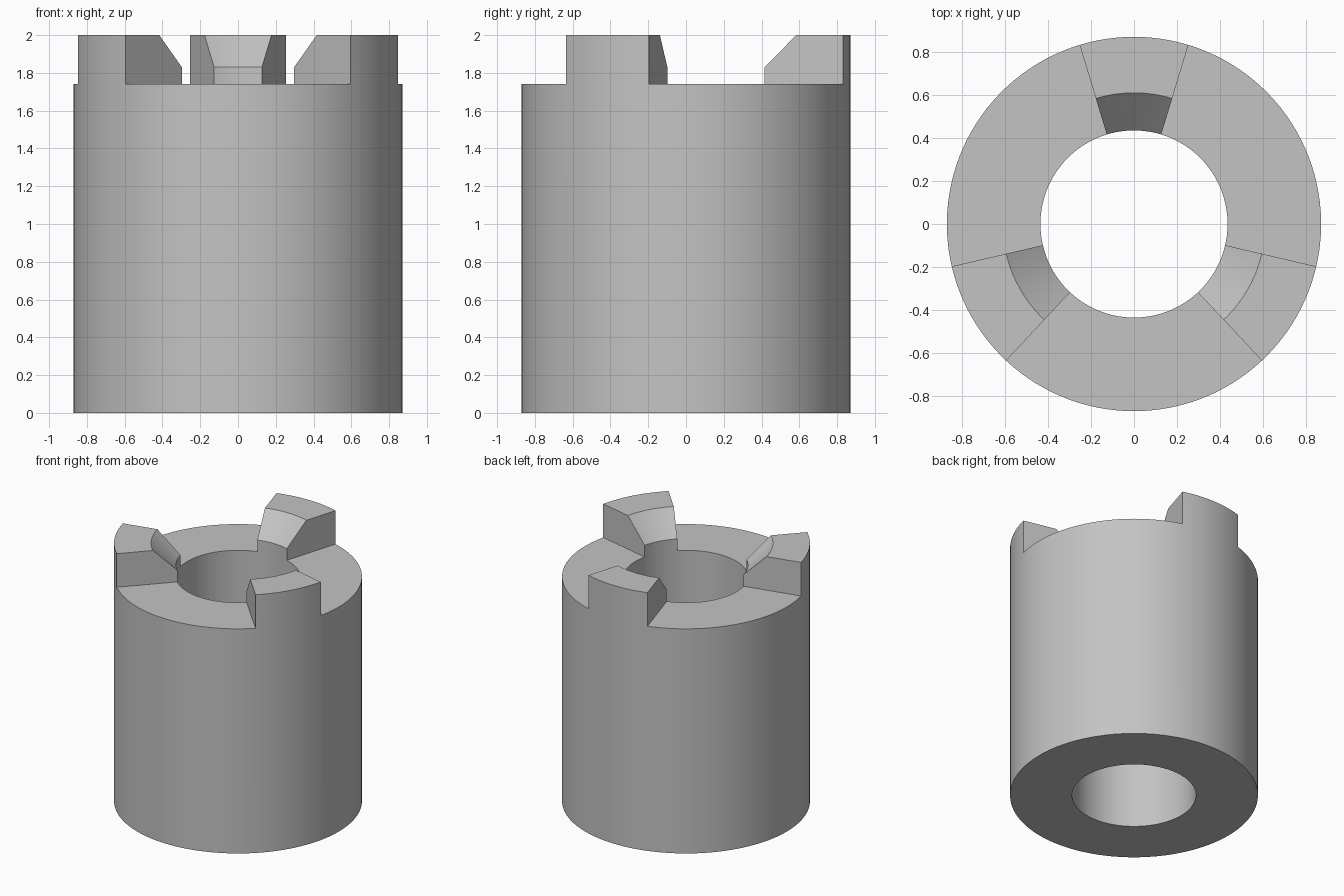
import bpy
import bmesh
from math import radians, cos, sin

cube = bpy.data.objects.get("Cube")
if cube:
    bpy.data.objects.remove(cube, do_unlink=True)

OUTER, BORE = 0.87, 0.435
SHOULDER, TOP = 1.74, 2.0
CHAMFER_R, CHAMFER_Z = 0.61, 1.83
TEETH, HALF_TOOTH = 3, 16.9
TOOTH_STEPS, GAP_STEPS = 12, 30

# Cross-section as (radius, height); the middle three points exist only on teeth
PROFILE = [(OUTER, 0), (OUTER, SHOULDER),
           (OUTER, TOP), (CHAMFER_R, TOP), (BORE, CHAMFER_Z),
           (BORE, SHOULDER), (BORE, 0)]
TOOTH_RING = [1, 2, 3, 4, 5]
TOOTH_PATH = [0, 1, 2, 3, 4, 5, 6, 0]
GAP_PATH = [0, 1, 5, 6, 0]

# Angular stations: each sector is one tooth followed by one gap
stations = []
pitch = 360 / TEETH
for tooth in range(TEETH):
    start = 90 + tooth * pitch - HALF_TOOTH
    for i in range(TOOTH_STEPS):
        stations.append((start + 2 * HALF_TOOTH * i / TOOTH_STEPS, True, i == 0))
    start += 2 * HALF_TOOTH
    for i in range(GAP_STEPS):
        angle = start + (pitch - 2 * HALF_TOOTH) * i / GAP_STEPS
        stations.append((angle, False, i == 0))

bm = bmesh.new()
columns = []
for angle, _, _ in stations:
    c, s = cos(radians(angle)), sin(radians(angle))
    columns.append([bm.verts.new((r * c, r * s, z)) for r, z in PROFILE])

# Walls, shoulder and teeth in one continuous skin
for k, (_, is_tooth, is_edge) in enumerate(stations):
    a, b = columns[k], columns[(k + 1) % len(columns)]
    path = TOOTH_PATH if is_tooth else GAP_PATH
    for p, q in zip(path, path[1:]):
        bm.faces.new((a[p], b[p], b[q], a[q]))
    if is_edge:
        bm.faces.new([a[p] for p in TOOTH_RING])   # flat tooth flank

bmesh.ops.delete(bm, geom=[v for v in bm.verts if not v.link_faces], context='VERTS')
bmesh.ops.recalc_face_normals(bm, faces=bm.faces)

mesh = bpy.data.meshes.new("toothed_sleeve")
bm.to_mesh(mesh)
bm.free()

# Plain grey finish
grey = bpy.data.materials.new("plain_grey")
grey.use_nodes = True
colour = (0.55, 0.55, 0.55, 1)
grey.diffuse_color = colour
grey.node_tree.nodes["Principled BSDF"].inputs["Base Color"].default_value = colour
mesh.materials.append(grey)

sleeve = bpy.data.objects.new("toothed_sleeve", mesh)
bpy.context.collection.objects.link(sleeve)
bpy.ops.object.select_all(action='DESELECT')
sleeve.select_set(True)
bpy.context.view_layer.objects.active = sleeve
bpy.ops.object.shade_smooth_by_angle(angle=radians(30))
